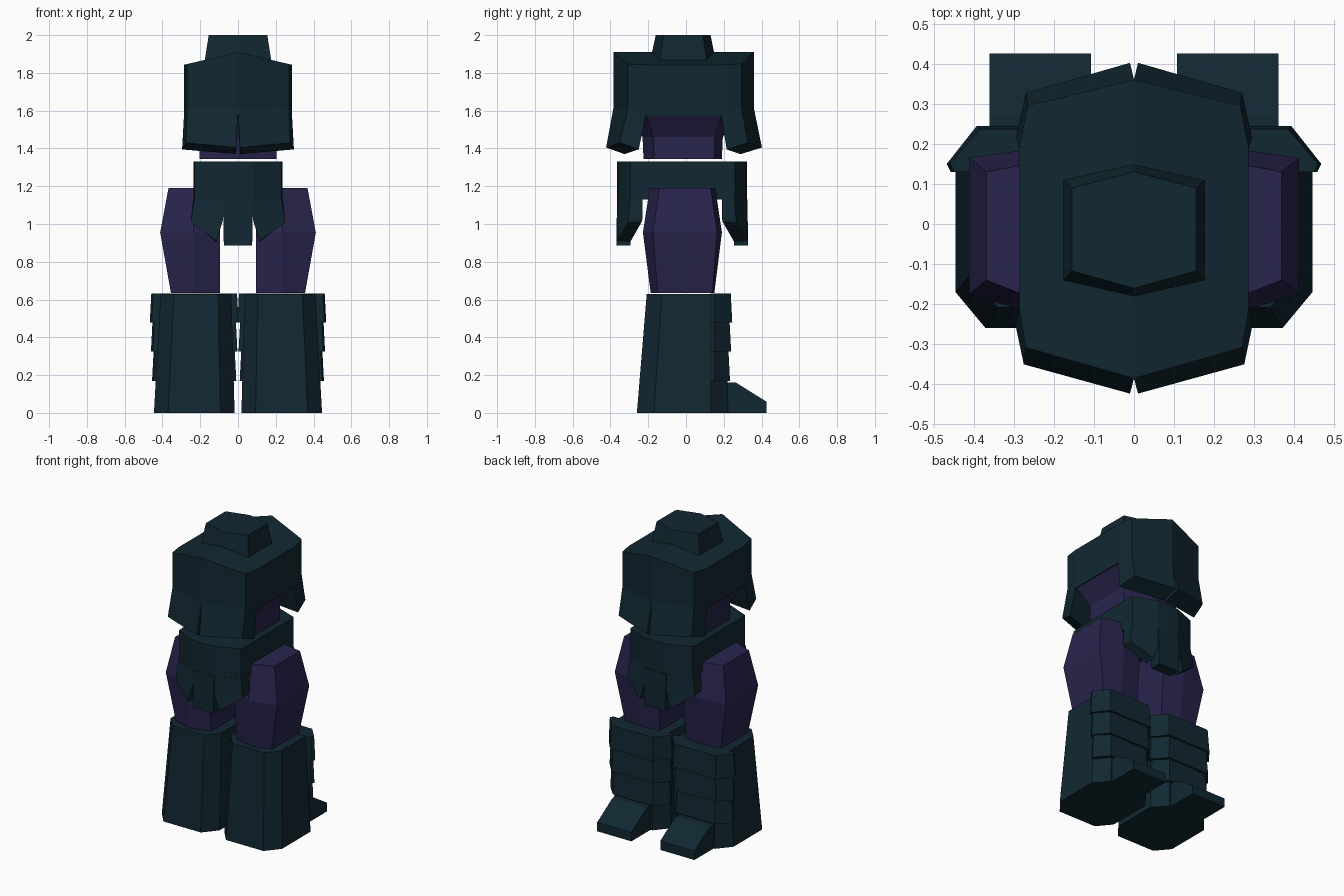
import bpy, bmesh

if "Cube" in bpy.data.objects:
    bpy.data.objects.remove(bpy.data.objects["Cube"])


def material(name, col):
    m = bpy.data.materials.new(name)
    m.diffuse_color = (*col, 1)
    m.use_nodes = True
    m.node_tree.nodes["Principled BSDF"].inputs["Base Color"].default_value = m.diffuse_color
    return m


TEAL = material("dark teal", (0.0056, 0.0205, 0.031))
PURPLE = material("dark purple", (0.0215, 0.018, 0.075))


def loft(name, rings, mat, side=1):
    """Solid through rings of 3D points, capped at both ends."""
    bm = bmesh.new()
    vs = [[bm.verts.new((side * x, y, z)) for x, y, z in r] for r in rings]
    n = len(rings[0])
    for a, b in zip(vs, vs[1:]):
        for i in range(n):
            j = (i + 1) % n
            bm.faces.new((a[i], a[j], b[j], b[i]))
    bm.faces.new(vs[0])
    bm.faces.new(vs[-1])
    bmesh.ops.recalc_face_normals(bm, faces=bm.faces)
    me = bpy.data.meshes.new(name)
    bm.to_mesh(me)
    bm.free()
    me.materials.append(mat)
    ob = bpy.data.objects.new(name, me)
    bpy.context.collection.objects.link(ob)
    return ob


def sym(half, z, drop=0.0):
    """Mirror a half outline (front to back, x >= 0); z falls away from the ridge."""
    pts = half + [(-x, y) for x, y in reversed(half) if x > 0]
    return [(x, y, z - drop * abs(x)) for x, y in pts]


def octagon(x0, x1, y0, y1, cx, cy, z):
    return [(x0 + cx, y0, z), (x1 - cx, y0, z), (x1, y0 + cy, z), (x1, y1 - cy, z),
            (x1 - cx, y1, z), (x0 + cx, y1, z), (x0, y1 - cy, z), (x0, y0 + cy, z)]


# Collar
loft("collar", [
    sym([(0, -.195), (.18, -.145), (.18, .113), (0, .162)], 1.84),
    sym([(0, -.16), (.155, -.117), (.155, .09), (0, .13)], 2.0)], TEAL)

# Chest armour, split in two halves so the roof ridge stays crisp
half = [(0, -.385), (.27, -.308), (.286, -.215), (.286, .19), (.265, .295), (0, .36)]
for s, w in ((1, "right"), (-1, "left")):
    loft("chest_" + w, [[(x, y, 1.575) for x, y in half],
                        [(x, y, 1.91 - .235 * x) for x, y in half]], TEAL, s)
    # Flared lower panels at front and back
    loft("chest_front_flap_" + w, [
        [(0, -.385, 1.61), (.27, -.308, 1.61), (.286, -.213, 1.576), (0, -.25, 1.576)],
        [(.01, -.423, 1.405), (.275, -.35, 1.43), (.296, -.25, 1.395), (.01, -.325, 1.37)]],
        TEAL, s)
    loft("chest_back_flap_" + w, [
        [(0, .36, 1.61), (.265, .295, 1.61), (.286, .188, 1.576), (0, .23, 1.576)],
        [(.01, .402, 1.405), (.27, .327, 1.43), (.294, .215, 1.395), (.01, .29, 1.37)]],
        TEAL, s)

# Abdomen
loft("abdomen", [
    sym([(0, -.225), (.205, -.17), (.205, .15), (0, .19)], 1.345),
    sym([(0, -.23), (.205, -.172), (.205, .152), (0, .195)], 1.46),
    sym([(0, -.3), (.28, -.21), (.28, .187), (0, .27)], 1.576)], PURPLE)

# Hip block
hip = [(0, -.365), (.08, -.36), (.23, -.295), (.235, -.23), (.235, .19),
       (.23, .26), (.08, .318), (0, .322)]
loft("hips", [sym(hip, 1.13), sym(hip, 1.33)], TEAL)

# Hip skirt: centre tabs and pointed corner flaps
for f, w, yc in ((-1, "front", .365), (1, "back", .325)):
    loft("hip_tab_" + w, [
        [(x, f * y, 1.13) for x, y in ((-.08, yc), (.08, yc), (.08, yc - .09), (-.08, yc - .09))],
        [(x, f * y, .885) for x, y in ((-.075, yc + .004), (.075, yc + .004),
                                      (.075, yc - .07), (-.075, yc - .07))]], TEAL)
    for s, lr in ((1, "right"), (-1, "left")):
        loft(f"hip_flap_{w}_{lr}", [
            [(.08, f * (yc - .005), 1.13), (.233, f * (yc - .068), 1.13),
             (.238, f * (yc - .135), 1.13), (.08, f * (yc - .1), 1.13)],
            [(.08, f * yc, 1.02), (.248, f * (yc - .06), 1.02),
             (.248, f * (yc - .135), 1.03), (.08, f * (yc - .09), 1.02)],
            [(.115, f * yc, .91), (.245, f * (yc - .058), 1.005),
             (.245, f * (yc - .13), 1.01), (.115, f * (yc - .07), .905)]], TEAL, s)

for s, w in ((1, "right"), (-1, "left")):
    # Thigh, bulging at the middle
    def hexa(x1, ye, yp0, yp1, z):
        return [(.095, -ye, z), (.235, yp0, z), (x1, -ye, z),
                (x1, ye - .01, z), (.235, yp1, z), (.095, ye - .01, z)]
    loft("thigh_" + w, [hexa(.355, .15, -.187, .15, .635),
                        hexa(.412, .175, -.228, .19, .955),
                        hexa(.368, .14, -.192, .155, 1.19)], PURPLE, s)
    # Shin armour
    loft("shin_" + w, [octagon(.018, .445, -.26, .222, .075, .09, 0),
                       octagon(.035, .41, -.208, .21, .07, .08, .63)], TEAL, s)
    # Overlapping calf bands
    for i in range(3):
        z = .17 + .154 * i
        g = .006 * i

        def band(e, z):
            x0, x1, y1 = .018 - g - e, .446 + g + e, .224 + g + e
            return [(x0, .135, z), (x0 + .01, .13, z), (x1 - .01, .13, z), (x1, .15, z),
                    (x1 - .075, y1, z), (x0 + .075, y1, z), (x0, .15, z)]
        loft(f"calf_band_{i}_{w}", [band(.009, z), band(.001, z + .154)], TEAL, s)
    # Foot wedge
    prof = [(.15, 0), (.425, 0), (.425, .06), (.265, .16), (.15, .16)]
    loft("foot_" + w, [[(x, y, z) for y, z in prof] for x in (.107, .36)], TEAL, s)
